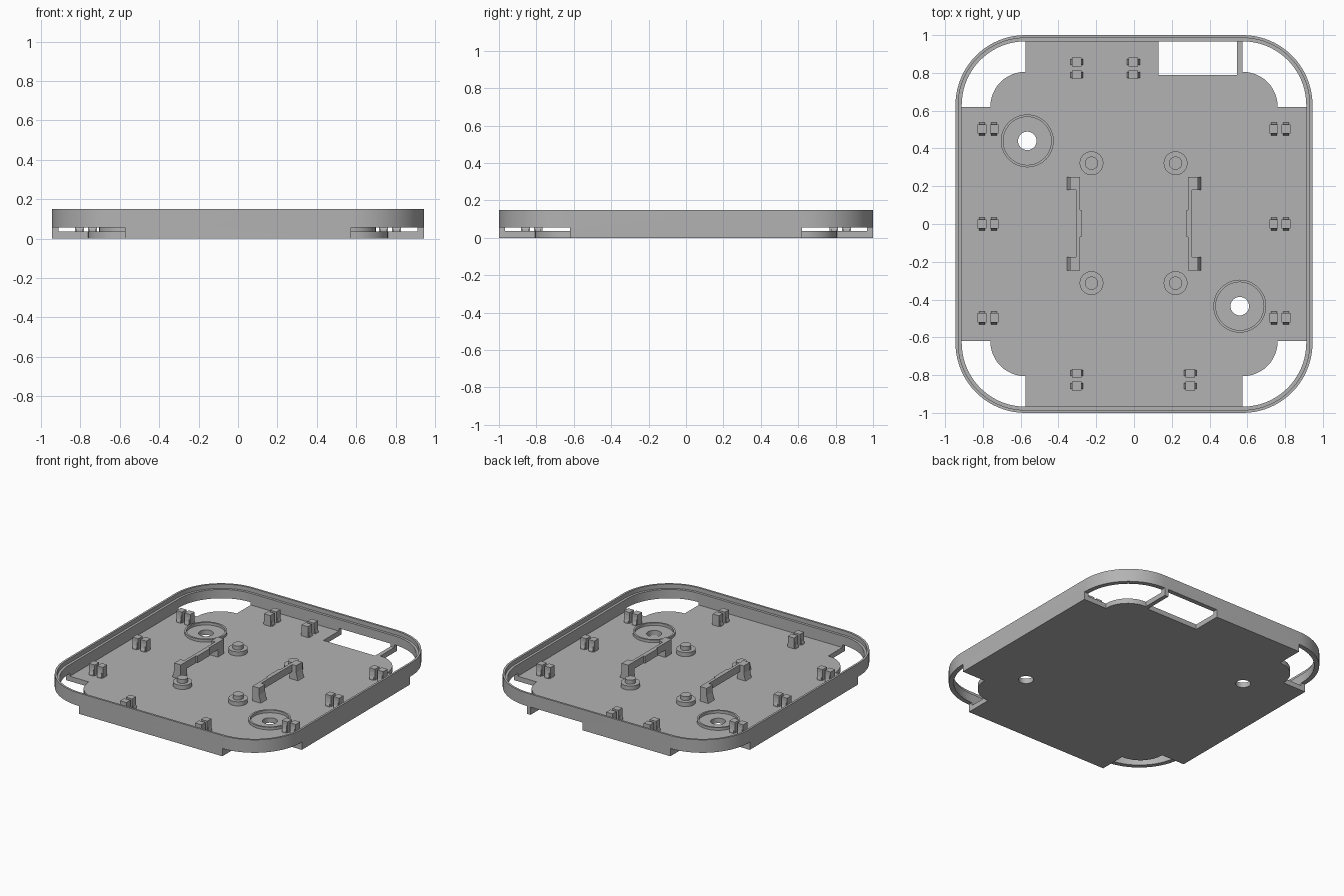
import bpy, bmesh, math
from mathutils import Matrix

cube = bpy.data.objects.get("Cube")
if cube:
    bpy.data.objects.remove(cube, do_unlink=True)

grey = bpy.data.materials.new("plain_grey")
grey.use_nodes = True
colour = (0.45, 0.45, 0.45, 1)
grey.diffuse_color = colour
grey.node_tree.nodes["Principled BSDF"].inputs["Base Color"].default_value = colour

HX, HY, R = 0.945, 1.0, 0.37      # tray half sizes and corner radius
CX, CY = HX - R, HY - R + 0.01 - 0.02  # corner opening starts here
WALL, FLOOR, TOP, GAP = 0.033, 0.036, 0.15, 0.056


def finish(name, bm, smooth=False):
    bmesh.ops.recalc_face_normals(bm, faces=bm.faces)
    mesh = bpy.data.meshes.new(name)
    bm.to_mesh(mesh)
    bm.free()
    mesh.materials.append(grey)
    obj = bpy.data.objects.new(name, mesh)
    bpy.context.collection.objects.link(obj)
    if smooth:
        shade(obj)
    return obj


def shade(obj):
    bpy.ops.object.select_all(action="DESELECT")
    obj.select_set(True)
    bpy.context.view_layer.objects.active = obj
    bpy.ops.object.shade_smooth_by_angle(angle=math.radians(30))


def add_box(bm, x0, x1, y0, y1, z0, z1):
    m = Matrix.Translation(((x0 + x1) / 2, (y0 + y1) / 2, (z0 + z1) / 2))
    bmesh.ops.create_cube(bm, size=1, matrix=m @ Matrix.Diagonal((x1 - x0, y1 - y0, z1 - z0, 1)))


def add_prism(bm, points, offset):
    """Close a flat outline and extrude it along offset."""
    face = bm.faces.new([bm.verts.new(p) for p in points])
    out = bmesh.ops.extrude_face_region(bm, geom=[face])
    verts = [v for v in out["geom"] if isinstance(v, bmesh.types.BMVert)]
    bmesh.ops.translate(bm, verts=verts, vec=offset)
    if not face.is_valid or len(face.link_loops if hasattr(face, "link_loops") else face.loops) == 0:
        return
    if all(len(e.link_faces) < 2 for e in face.edges):
        bm.faces.new(list(face.verts))


def add_lathe(bm, x, y, profile, closed=False, n=48):
    """Spin (radius, z) points around a vertical axis."""
    rings = [[bm.verts.new((x + r * math.cos(2 * math.pi * i / n),
                            y + r * math.sin(2 * math.pi * i / n), z))
              for i in range(n)] for r, z in profile]
    skin(bm, rings, closed)
    if not closed:
        bm.faces.new(rings[0])
        bm.faces.new(rings[-1])


def skin(bm, rings, closed):
    n = len(rings[0])
    pairs = list(zip(rings, rings[1:]))
    if closed:
        pairs.append((rings[-1], rings[0]))
    for a, b in pairs:
        for i in range(n):
            j = (i + 1) % n
            bm.faces.new((a[i], a[j], b[j], b[i]))


def rounded_loop(bm, inset, z, steps=20):
    verts = []
    for q, (sx, sy) in enumerate(((1, 1), (-1, 1), (-1, -1), (1, -1))):
        for i in range(steps + 1):
            a = math.pi / 2 * (q + i / steps)
            verts.append(bm.verts.new((sx * (HX - R) + (R - inset) * math.cos(a),
                                       sy * (HY - R) + (R - inset) * math.sin(a), z)))
    return verts


def cut(obj, cutter):
    mod = obj.modifiers.new("cut", "BOOLEAN")
    mod.operation, mod.solver, mod.object = "DIFFERENCE", "EXACT", cutter
    bpy.context.view_layer.objects.active = obj
    bpy.ops.object.modifier_apply(modifier=mod.name)


# Stepped rim wall around the tray
bm = bmesh.new()
section = [(0, 0), (0, TOP), (0.015, TOP), (0.015, 0.12), (WALL, 0.12), (WALL, 0)]
skin(bm, [rounded_loop(bm, d, z) for d, z in section], True)
rim_wall = finish("rim_wall", bm)

# Floor plate with a rounded shoulder in each corner opening
bm = bmesh.new()
quarter = [(HX - WALL, CY)]
quarter += [(CX + 0.186 * math.cos(a), CY + 0.186 * math.sin(a))
            for a in (math.pi / 2 * i / 12 for i in range(13))]
quarter.append((CX, HY - WALL))
outline = []
for sx, sy in ((1, 1), (-1, 1), (-1, -1), (1, -1)):
    side = [(sx * x, sy * y, 0) for x, y in quarter]
    outline += side if sx * sy > 0 else side[::-1]
add_prism(bm, outline, (0, 0, FLOOR))
floor_plate = finish("floor_plate", bm)

# Cutters: corner openings, rear window and two screw holes
SCREWS = ((-0.565, 0.44), (0.56, -0.435))
bm = bmesh.new()
for sx in (-1, 1):
    for sy in (-1, 1):
        x, y = sorted((sx * CX, sx * 1.2)), sorted((sy * CY, sy * 1.2))
        add_box(bm, *x, *y, -0.1, GAP)
corner_cutter = finish("corner_cutter", bm)
bm = bmesh.new()
add_box(bm, 0.13, 0.545, 0.79, 1.2, -0.1, GAP)
for x, y in SCREWS:
    add_lathe(bm, x, y, [(0.049, -0.1), (0.049, 0.1)], n=32)
opening_cutter = finish("opening_cutter", bm)
cut(rim_wall, corner_cutter)
cut(rim_wall, opening_cutter)
cut(floor_plate, opening_cutter)
for cutter in (corner_cutter, opening_cutter):
    bpy.data.objects.remove(cutter, do_unlink=True)
shade(rim_wall)
shade(floor_plate)

# Raised rings around the screw holes
bm = bmesh.new()
for x, y in SCREWS:
    add_lathe(bm, x, y, [(0.14, 0.03), (0.14, 0.055), (0.127, 0.055), (0.127, 0.03)], True)
finish("screw_rings", bm, True)

# Stepped round bosses
bm = bmesh.new()
for x in (-0.225, 0.22):
    for y in (-0.313, 0.322):
        add_lathe(bm, x, y, [(0.063, 0.03), (0.063, 0.066), (0.035, 0.066), (0.035, 0.095)], n=32)
finish("bosses", bm, True)


# Clip posts in pairs, each with a flared foot along the wall direction
def add_clip(bm, x, y, along_x):
    def place(t, d, z):
        return (x + t, y + d, z) if along_x else (x + d, y + t, z)
    w, d = (0.025, 0.023) if along_x else (0.023, 0.025)
    add_box(bm, x - w, x + w, y - d, y + d, 0.03, 0.115)
    half = [(0.034, 0.03), (0.034, 0.045), (0.029, 0.06), (0.025, 0.09)]
    shape = half + [(-t, z) for t, z in reversed(half)]
    add_prism(bm, [place(t, -0.016, z) for t, z in shape],
              (0, 0.032, 0) if along_x else (0.032, 0, 0))


bm = bmesh.new()
for s in (-1, 1):
    for y in (-0.497, 0, 0.503):
        for x in (0.74, 0.805):
            add_clip(bm, s * x, y, False)
for x, s in ((-0.303, 1), (-0.003, 1), (-0.303, -1), (0.298, -1)):
    for y in (0.79, 0.858):
        add_clip(bm, x, s * y, True)
finish("clip_posts", bm)

# Pair of bridge brackets: legs, beam, stop tab and flared feet
for name, s in (("right_bracket", -1), ("left_bracket", 1)):
    bm = bmesh.new()

    def part(x0, x1, y0, y1, z0, z1):
        add_box(bm, *sorted((s * x0, s * x1)), y0, y1, z0, z1)

    part(0.287, 0.308, -0.245, 0.25, 0.09, 0.142)
    part(0.277, 0.287, -0.07, 0.075, 0.09, 0.142)
    for y0, y1 in ((-0.245, -0.175), (0.18, 0.25)):
        part(0.287, 0.308, y0, y1, 0.03, 0.142)
        part(0.308, 0.34, y0, y1, 0.03, 0.142)
        foot = [(0.34, 0.03), (0.356, 0.03), (0.35, 0.05), (0.34, 0.09)]
        add_prism(bm, [(s * x, y0, z) for x, z in foot], (0, y1 - y0, 0))
    finish(name, bm)
